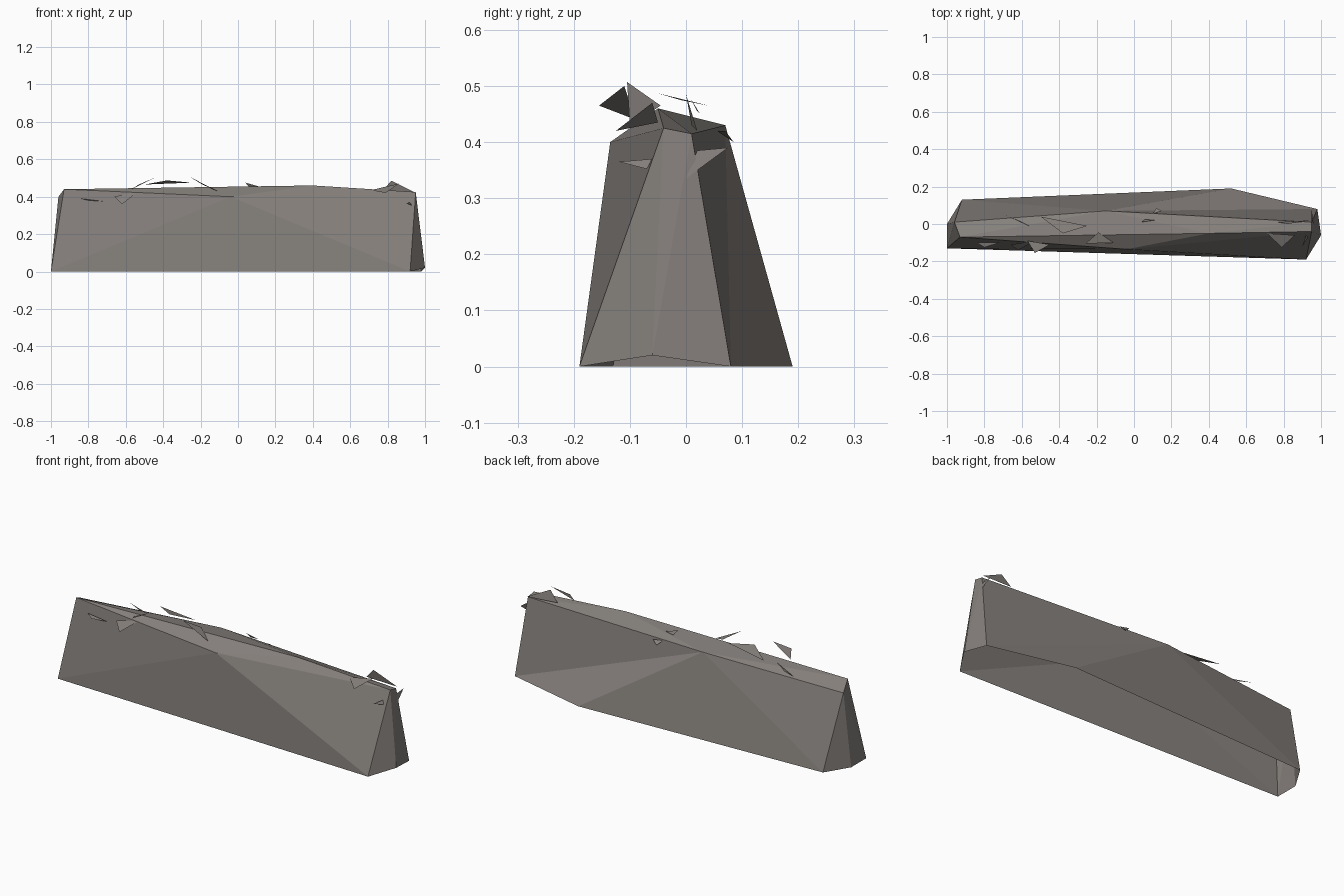
import bpy, bmesh
from mathutils import Vector

if "Cube" in bpy.data.objects:
    bpy.data.objects.remove(bpy.data.objects["Cube"])

stone = bpy.data.materials.new("warm grey stone")
stone.diffuse_color = (0.235, 0.215, 0.2, 1)
stone.use_nodes = True
stone.node_tree.nodes["Principled BSDF"].inputs["Base Color"].default_value = stone.diffuse_color


def add_object(name, bm):
    mesh = bpy.data.meshes.new(name)
    bm.to_mesh(mesh)
    bm.free()
    mesh.materials.append(stone)
    ob = bpy.data.objects.new(name, mesh)
    bpy.context.collection.objects.link(ob)
    return ob


# Long rock body: convex hull of its base outline and crest corners
base = [(-1, -.13, 0), (.92, -.19, 0), (1, -.06, .02), (.98, .08, 0),
        (.52, .19, 0), (-.92, .13, 0), (-1, 0, 0)]
crest = [(-.93, -.07, .44), (-.96, .01, .40), (-.04, -.135, .40),
         (-.15, .07, .43), (.40, -.05, .46), (.95, -.04, .425), (.95, .01, .415)]
bm = bmesh.new()
for p in base + crest:
    bm.verts.new(p)
bmesh.ops.convex_hull(bm, input=bm.verts[:])
bmesh.ops.recalc_face_normals(bm, faces=bm.faces[:])

# Open underside
under = [f for f in bm.faces if all(v.co.z < .1 for v in f.verts)]
bmesh.ops.delete(bm, geom=under, context='FACES')

# Turn the back diagonal so the back is slightly dented
ends = [Vector((.52, .19, 0)), Vector((.95, .01, .415))]
diagonal = [e for e in bm.edges if len(e.link_faces) == 2 and
            all(min((v.co - p).length for v in e.verts) < .001 for p in ends)]
bmesh.ops.rotate_edges(bm, edges=diagonal, use_ccw=False)
add_object("rock_body", bm)

# Loose flat chips along the crest
chips = [
    ((-.84, -.10, .39), (-.72, -.10, .375), (-.80, -.125, .38)),
    ((-.66, -.11, .40), (-.53, -.09, .43), (-.62, -.14, .36)),
    ((-.57, -.09, .44), (-.45, -.11, .50), (-.53, -.155, .465)),
    ((-.69, .05, .43), (-.54, -.02, .44), (-.60, .01, .425)),
    ((-.50, .04, .465), (-.38, -.05, .487), (-.25, -.01, .475)),
    ((-.26, -.105, .507), (-.19, -.045, .465), (-.11, -.10, .43)),
    ((.04, .01, .475), (.11, .02, .455), (.06, .025, .45)),
    ((.10, .055, .42), (.15, .07, .42), (.12, .085, .40)),
    ((.71, -.05, .435), (.86, -.06, .47), (.79, -.125, .42)),
    ((.77, .01, .43), (.82, .00, .485), (.95, .02, .42)),
    ((.90, -.12, .365), (.92, -.06, .37), (.93, -.07, .352)),
    ((.95, .02, .385), (.95, .075, .39), (.96, 0, .335)),
]
bm = bmesh.new()
for tri in chips:
    bm.faces.new([bm.verts.new(p) for p in tri])
for f in bm.faces:
    f.normal_update()
    if f.normal.z < 0:
        f.normal_flip()
add_object("crest_chips", bm)
